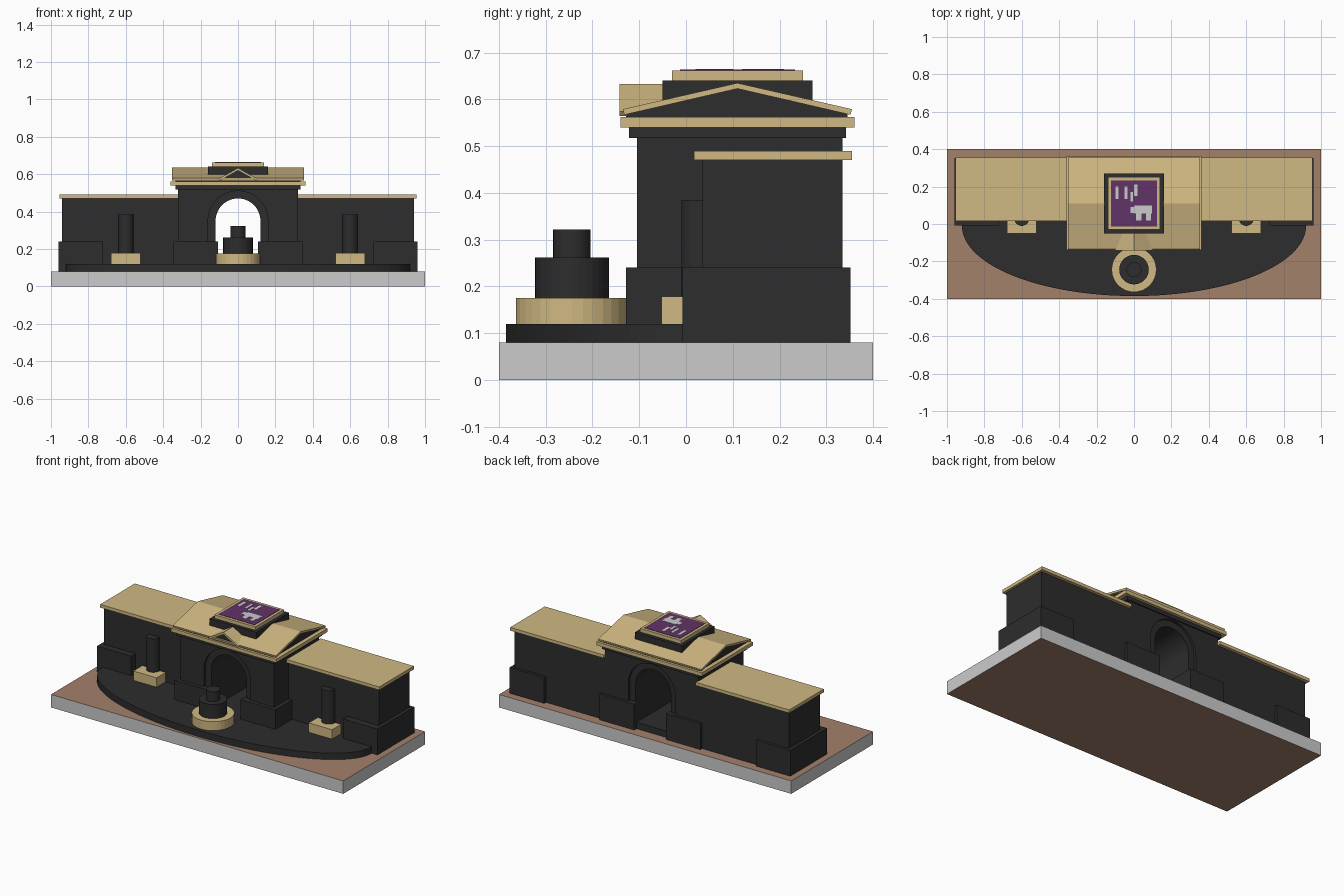
import bpy, bmesh, math
from mathutils import Vector

if "Cube" in bpy.data.objects:
    bpy.data.objects.remove(bpy.data.objects["Cube"])


def mat(name, rgb):
    m = bpy.data.materials.new(name)
    m.diffuse_color = (*rgb, 1)
    m.use_nodes = True
    m.node_tree.nodes["Principled BSDF"].inputs["Base Color"].default_value = m.diffuse_color
    return m


DARK = mat("charcoal", (0.026, 0.026, 0.026))
GOLD = mat("sand", (0.63, 0.48, 0.225))
GREY = mat("pale_grey", (0.60, 0.60, 0.60))
BROWN = mat("clay_brown", (0.37, 0.22, 0.145))
PURPLE = mat("purple", (0.12, 0.033, 0.135))


def finish(name, bm, m):
    bmesh.ops.recalc_face_normals(bm, faces=bm.faces)
    me = bpy.data.meshes.new(name)
    bm.to_mesh(me)
    bm.free()
    ob = bpy.data.objects.new(name, me)
    bpy.context.collection.objects.link(ob)
    me.materials.append(m)
    return ob


def prism(name, pts, axis, a, b, m):
    """Extrude a 2D profile along an axis from a to b."""
    place = {'x': lambda p: (a, p[0], p[1]),
             'y': lambda p: (p[0], a, p[1]),
             'z': lambda p: (p[0], p[1], a)}[axis]
    bm = bmesh.new()
    f = bm.faces.new([bm.verts.new(place(p)) for p in pts])
    r = bmesh.ops.extrude_face_region(bm, geom=[f], use_keep_orig=True)
    d = Vector([(b - a) if c == axis else 0 for c in 'xyz'])
    bmesh.ops.translate(bm, vec=d, verts=[v for v in r['geom'] if isinstance(v, bmesh.types.BMVert)])
    return finish(name, bm, m)


def box(name, x0, x1, y0, y1, z0, z1, m):
    return prism(name, [(x0, y0), (x1, y0), (x1, y1), (x0, y1)], 'z', z0, z1, m)


def cyl(name, x, y, r, z0, z1, m, n=32):
    pts = [(x + r * math.cos(2 * math.pi * i / n), y + r * math.sin(2 * math.pi * i / n)) for i in range(n)]
    return prism(name, pts, 'z', z0, z1, m)


def arch(r, zc, n=32):
    return [(-r * math.cos(math.pi * i / n), zc + r * math.sin(math.pi * i / n)) for i in range(n + 1)]


# base slab: grey sides, brown top and bottom
base = box("base_slab", -1, 1, -0.4, 0.4, 0, 0.08, GREY)
base.data.materials.append(BROWN)
for p in base.data.polygons:
    p.material_index = 1 if abs(p.normal.z) > 0.5 else 0

# half-oval forecourt and passage floor
oval = [(-0.92 * math.cos(math.pi * i / 64), -0.01 - 0.375 * math.sin(math.pi * i / 64)) for i in range(65)]
prism("forecourt", oval + [(0.92, 0.04), (-0.92, 0.04)], 'z', 0.08, 0.12, DARK)
box("passage_floor", -0.2, 0.2, 0.0, 0.33, 0.08, 0.12, DARK)

# mirrored side wings, plinths and columns
for s, side in ((-1, "left"), (1, "right")):
    def sbox(name, x0, x1, *rest):
        return box(side + "_" + name, min(s * x0, s * x1), max(s * x0, s * x1), *rest)
    sbox("wing", 0.31, 0.94, 0.035, 0.335, 0.08, 0.47, DARK)
    sbox("wing_roof", 0.315, 0.955, 0.017, 0.355, 0.47, 0.49, GOLD)
    sbox("end_plinth", 0.725, 0.96, -0.008, 0.352, 0.08, 0.24, DARK)
    sbox("gate_plinth", 0.108, 0.345, -0.128, 0.352, 0.08, 0.24, DARK)
    sbox("column_block", 0.52, 0.68, -0.052, 0.037, 0.12, 0.178, GOLD)
    cyl(side + "_column", s * 0.6, 0.03, 0.04, 0.12, 0.385, DARK)

# central gate with a stepped arch opening
prism("gate_wall", [(-0.32, 0.08)] + [(-0.16, 0.08)] + arch(0.16, 0.35) + [(0.16, 0.08), (0.32, 0.08), (0.32, 0.52), (-0.32, 0.52)],
      'y', -0.105, 0.335, DARK)
prism("inner_arch", [(-0.161, 0.08), (-0.12, 0.08)] + arch(0.12, 0.35) + [(0.12, 0.08), (0.161, 0.08)] + arch(0.161, 0.35)[::-1],
      'y', -0.09, 0.32, DARK)
box("frieze", -0.335, 0.335, -0.122, 0.342, 0.517, 0.54, DARK)
box("cornice", -0.36, 0.36, -0.14, 0.36, 0.54, 0.562, GOLD)

# gabled roof with ridge along x
prism("roof_filler", [(-0.125, 0.56), (0.345, 0.56), (0.345, 0.572), (0.11, 0.626), (-0.125, 0.572)], 'x', -0.335, 0.335, DARK)
prism("roof", [(-0.132, 0.567), (0.11, 0.623), (0.352, 0.567), (0.355, 0.579), (0.11, 0.635), (-0.135, 0.579)],
      'x', -0.352, 0.352, GOLD)

# small front gable with ridge along y
prism("front_gable_filler", [(-0.085, 0.56), (0.085, 0.56), (0.085, 0.574), (0, 0.622), (-0.085, 0.574)], 'y', -0.128, 0.05, DARK)
prism("front_gable_roof", [(-0.098, 0.565), (0, 0.620), (0.098, 0.565), (0.105, 0.574), (0, 0.633), (-0.105, 0.574)],
      'y', -0.142, 0.10, GOLD)

# attic block with framed panel
box("attic", -0.16, 0.16, -0.05, 0.27, 0.56, 0.64, DARK)
box("panel_frame", -0.14, 0.14, -0.03, 0.25, 0.64, 0.662, GOLD)
box("panel", -0.123, 0.123, -0.013, 0.233, 0.66, 0.664, PURPLE)

# plain abstract pale inlay on the panel
for i, (x0, x1, y0, y1) in enumerate([
        (0.0, 0.095, 0.055, 0.10), (0.01, 0.04, 0.02, 0.055), (0.065, 0.09, 0.02, 0.055),
        (-0.02, 0.0, 0.06, 0.09), (-0.10, -0.082, 0.135, 0.20), (-0.05, -0.035, 0.135, 0.20),
        (-0.02, -0.005, 0.12, 0.17), (0.0, 0.02, 0.15, 0.21)]):
    box("inlay_%d" % (i + 1), x0, x1, y0, y1, 0.662, 0.6655, GREY)

# tiered fountain
cyl("fountain_basin", 0, -0.244, 0.12, 0.12, 0.175, GOLD)
cyl("fountain_drum", 0, -0.244, 0.079, 0.17, 0.262, DARK)
cyl("fountain_top", 0, -0.244, 0.04, 0.26, 0.322, DARK)
